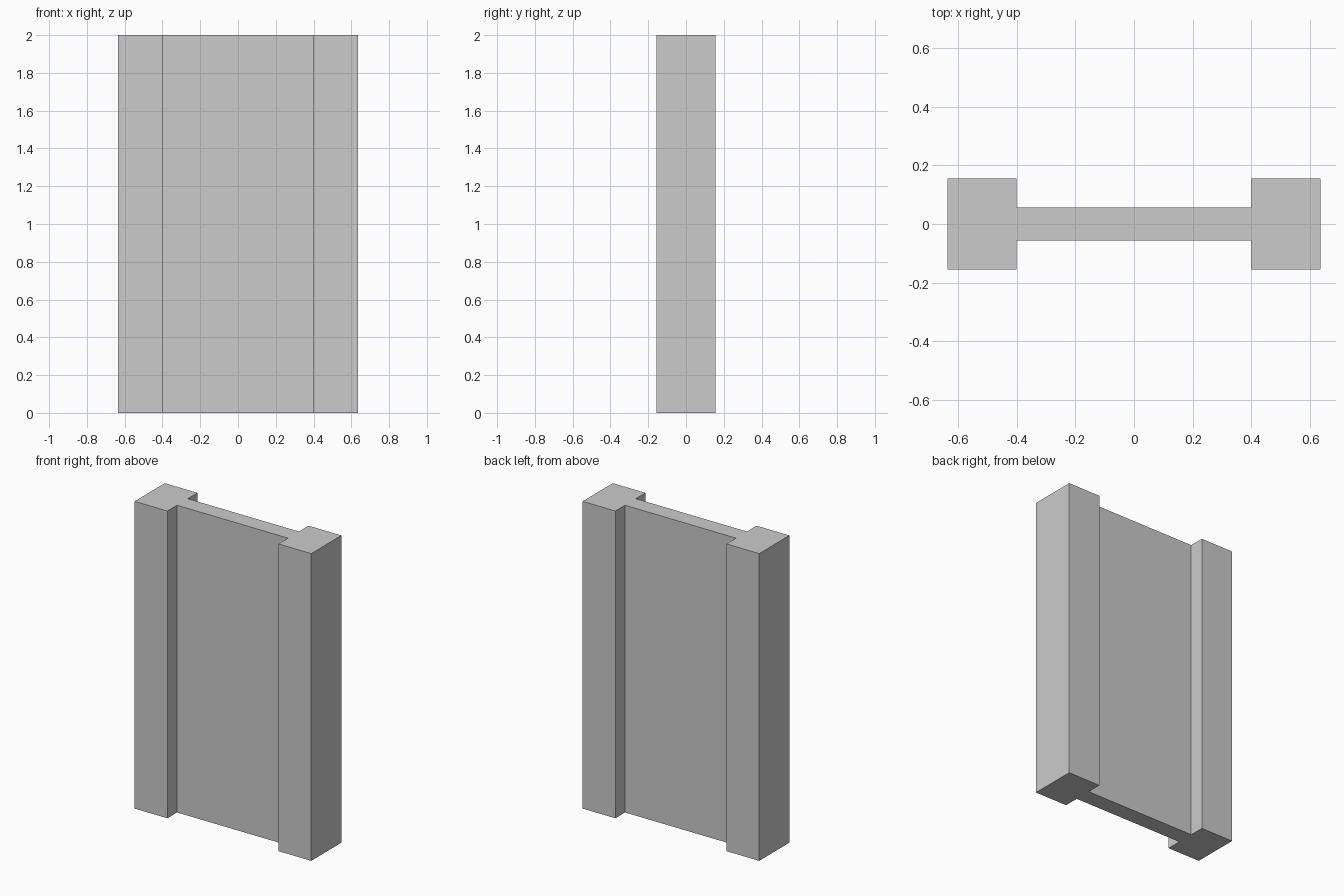
import bpy, bmesh

if "Cube" in bpy.data.objects:
    bpy.data.objects.remove(bpy.data.objects["Cube"])

HEIGHT = 2.0
OUTER_X, INNER_X = 0.636, 0.40   # post outer and inner sides
POST_Y, PANEL_Y = 0.155, 0.056   # half depths of posts and panel

# H-shaped cross-section: right half of the outline, then its half-turn copy
half = [(INNER_X, -PANEL_Y), (INNER_X, -POST_Y), (OUTER_X, -POST_Y),
        (OUTER_X, POST_Y), (INNER_X, POST_Y), (INNER_X, PANEL_Y)]
outline = half + [(-x, -y) for x, y in half]

# Wall panel with a thick post at each end, extruded to full height
bm = bmesh.new()
base = bm.faces.new([bm.verts.new((x, y, 0)) for x, y in outline])
extruded = bmesh.ops.extrude_face_region(bm, geom=[base], use_keep_orig=True)
top = [v for v in extruded["geom"] if isinstance(v, bmesh.types.BMVert)]
bmesh.ops.translate(bm, verts=top, vec=(0, 0, HEIGHT))
bmesh.ops.recalc_face_normals(bm, faces=bm.faces)

mesh = bpy.data.meshes.new("wall_panel_with_posts")
bm.to_mesh(mesh)
bm.free()
bpy.context.collection.objects.link(bpy.data.objects.new("wall_panel_with_posts", mesh))
